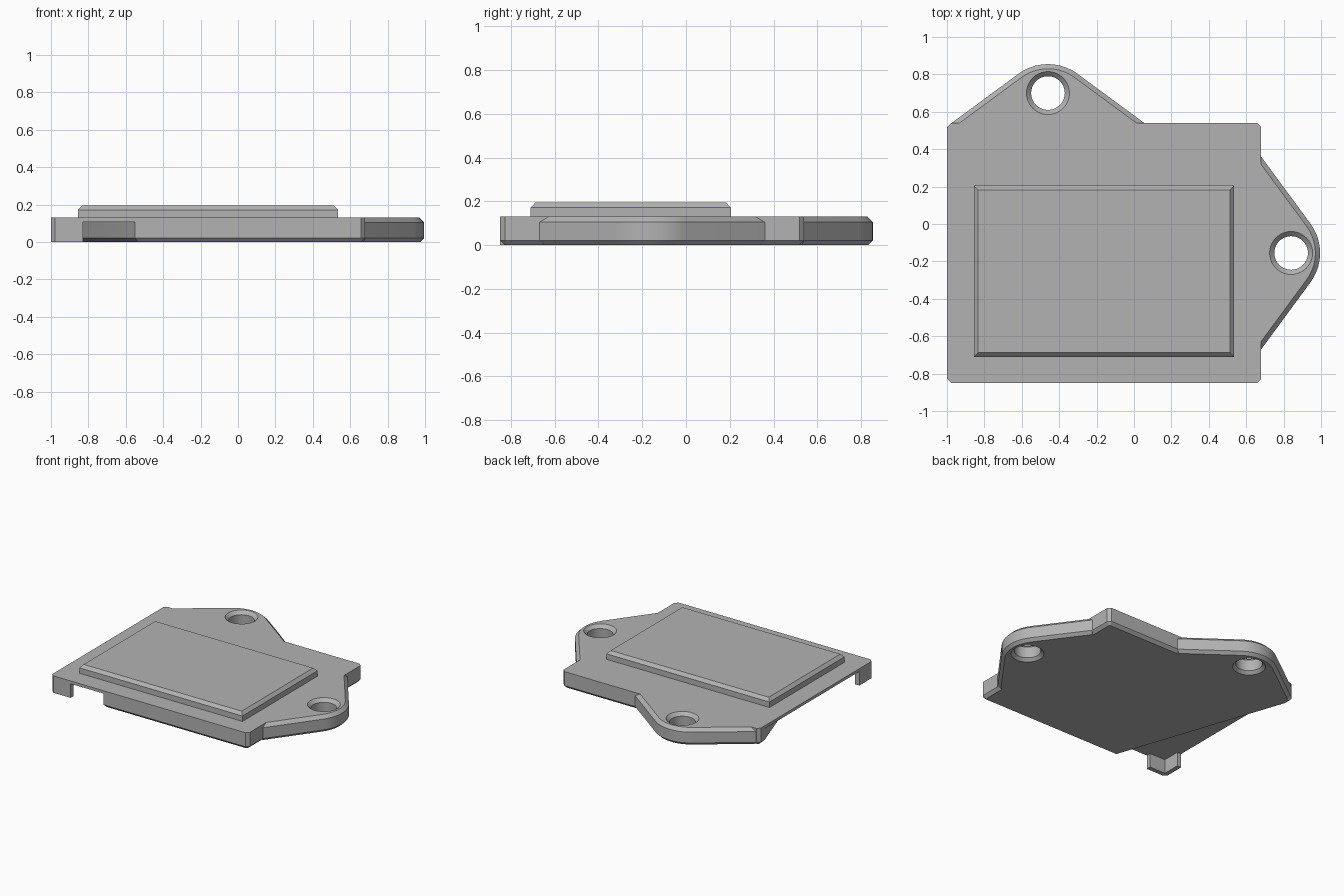
import bpy
import math
from mathutils import Vector

cube = bpy.data.objects.get("Cube")
if cube:
    bpy.data.objects.remove(cube, do_unlink=True)

grey = bpy.data.materials.new("plain grey")
grey.use_nodes = True
grey.diffuse_color = (0.45, 0.45, 0.45, 1)
grey.node_tree.nodes["Principled BSDF"].inputs["Base Color"].default_value = grey.diffuse_color


def inset(points, d):
    """Shrink a convex counter-clockwise outline by d."""
    pts = [Vector(p) for p in points]
    result = []
    for i, p in enumerate(pts):
        a = (p - pts[i - 1]).normalized()
        b = (pts[(i + 1) % len(pts)] - p).normalized()
        na, nb = Vector((-a.y, a.x)), Vector((-b.y, b.x))
        result.append(p + (na + nb) * d / (1 + na.dot(nb)))
    return result


def prism(name, points, levels):
    """Stack insets of an outline at (height, inset) levels."""
    n = len(points)
    verts = [(p.x, p.y, z) for z, d in levels for p in inset(points, d)]
    faces = [tuple(reversed(range(n))), tuple(range(len(verts) - n, len(verts)))]
    for k in range(len(levels) - 1):
        for i in range(n):
            j = (i + 1) % n
            faces.append((k * n + i, k * n + j, k * n + n + j, k * n + n + i))
    mesh = bpy.data.meshes.new(name)
    mesh.from_pydata(verts, [], faces)
    mesh.materials.append(grey)
    obj = bpy.data.objects.new(name, mesh)
    bpy.context.collection.objects.link(obj)
    return obj


def rectangle(x0, x1, y0, y1):
    return [(x0, y0), (x1, y0), (x1, y1), (x0, y1)]


def combine(target, other, operation):
    mod = target.modifiers.new("combine", "BOOLEAN")
    mod.operation, mod.object, mod.solver = operation, other, "EXACT"
    bpy.context.view_layer.objects.active = target
    bpy.ops.object.modifier_apply(modifier=mod.name)
    bpy.data.objects.remove(other, do_unlink=True)


L, R, F, B = -1.0, 0.68, -0.85, 0.54      # plate edges
TOP, LEDGE, C = 0.13, 0.108, 0.022        # heights and chamfer

# Thin cover over the whole plate, with clipped corners
outline = [(L + C, F), (R - C, F), (R, F + C), (R, B - C),
           (R - C, B), (L + C, B), (L, B - C), (L, F + C)]
plate = prism("base_plate", outline, [(LEDGE, 0), (TOP, 0)])

# Solid underside, cut diagonally at the front corner
under = [(-0.55, F)] + outline[1:6] + [(L, B - C), (L, 0.47)]
combine(plate, prism("underside", under, [(0, C), (C, 0), (0.12, 0)]), "UNION")

# Angled corner foot made of two thin walls
W, T = 0.17, 0.035
for wall in ([(L + C, F), (L + W, F), (L + W, F + T), (L + C, F + T)],
             [(L, F + C), (L + C, F), (L + T, F + T), (L + T, F + W), (L, F + W)]):
    combine(plate, prism("corner_foot", wall, [(0, 0), (0.12, 0)]), "UNION")


def mounting_ear(place):
    """Rounded ear: u runs along the edge, v points outward."""
    arc = [(0.265 * math.cos(math.radians(a)), 0.05 + 0.265 * math.sin(math.radians(a)))
           for a in [52.7 + 74.6 * i / 10 for i in range(11)]]
    shape = [(-0.515, -0.06), (0.515, -0.06), (0.515, 0)] + arc + [(-0.515, 0)]
    ear = prism("mounting_ear", [place(u, v) for u, v in shape],
                [(0, C), (C, 0), (TOP - 0.025, 0), (TOP, 0.025)])
    # Screw hole, flared at both ends
    ring = [(0.115 * math.cos(i * math.pi / 20), 0.16 + 0.115 * math.sin(i * math.pi / 20))
            for i in range(40)]
    hole = prism("hole_cutter", [place(u, v) for u, v in ring],
                 [(-0.01, -0.01), (C, C), (TOP - 0.025, 0.025), (TOP + 0.01, -0.01)])
    combine(ear, hole, "DIFFERENCE")
    combine(plate, ear, "UNION")


mounting_ear(lambda u, v: (-0.46 - -u, B + v))
mounting_ear(lambda u, v: (R + v, -0.155 - u))

# Raised pad with a chamfered rim
pad = prism("raised_pad", rectangle(-0.855, 0.535, -0.71, 0.205),
            [(TOP - 0.01, 0), (0.172, 0), (0.195, C)])
combine(plate, pad, "UNION")

# Smooth the round ears and holes, keep hard edges
bpy.ops.object.select_all(action="DESELECT")
plate.select_set(True)
bpy.context.view_layer.objects.active = plate
bpy.ops.object.shade_smooth_by_angle(angle=math.radians(25))
